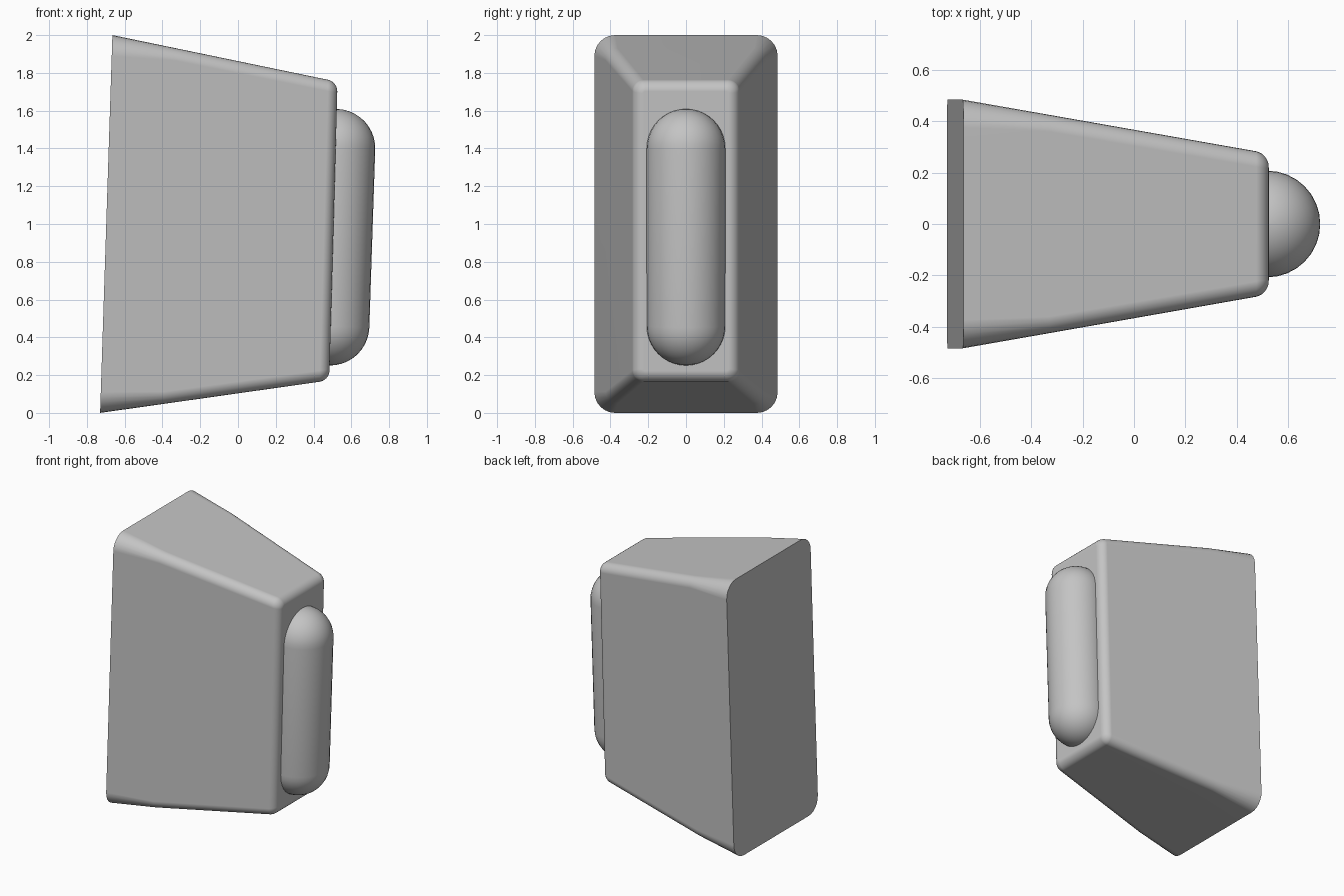
import bpy
import bmesh
from math import sin, cos, pi, atan2, radians
from mathutils import Matrix, Vector

old = bpy.data.objects.get("Cube")
if old:
    bpy.data.objects.remove(old, do_unlink=True)

GREY = (0.55, 0.55, 0.55, 1.0)
grey = bpy.data.materials.new("light_grey")
grey.use_nodes = True
grey.diffuse_color = GREY
grey.node_tree.nodes["Principled BSDF"].inputs["Base Color"].default_value = GREY


def loft(name, rings, matrix=Matrix()):
    """Skin equal-length rings of points and cap both ends."""
    bm = bmesh.new()
    loops = [[bm.verts.new(matrix @ Vector(p)) for p in ring] for ring in rings]
    for a, b in zip(loops, loops[1:]):
        for i in range(len(a)):
            j = (i + 1) % len(a)
            bm.faces.new((a[i], a[j], b[j], b[i]))
    bm.faces.new(loops[0])
    bm.faces.new(loops[-1])
    bmesh.ops.recalc_face_normals(bm, faces=bm.faces)
    mesh = bpy.data.meshes.new(name)
    bm.to_mesh(mesh)
    bm.free()
    obj = bpy.data.objects.new(name, mesh)
    bpy.context.collection.objects.link(obj)
    mesh.materials.append(grey)
    bpy.ops.object.select_all(action="DESELECT")
    obj.select_set(True)
    bpy.context.view_layer.objects.active = obj
    bpy.ops.object.shade_smooth_by_angle(angle=radians(35))
    return obj


def lerp(a, b, t):
    return a + (b - a) * t


def section(t, radius, inset=0.0):
    """Rounded rectangle across the tapered body; t runs from wall end to tip."""
    x_low, x_high = lerp(-0.73, 0.483, t), lerp(-0.665, 0.527, t)
    z_low, z_high = lerp(0, 0.172, t), lerp(2, 1.753, t)
    half = lerp(0.485, 0.275, t) - inset
    slope = (x_high - x_low) / (z_high - z_low)
    low, high = z_low + inset, z_high - inset
    corners = [(1, high, 0), (-1, high, 1), (-1, low, 2), (1, low, 3)]
    points = []
    for side, z_edge, quarter in corners:
        cy = side * (half - radius)
        cz = z_edge - radius if quarter < 2 else z_edge + radius
        for k in range(7):
            a = (quarter + k / 6) * pi / 2
            z = cz + radius * sin(a)
            points.append((x_low + (z - z_low) * slope, cy + radius * cos(a), z))
    return points


# Tapered body: wide wall end, corners tightening, rounded rim at the tip
rim, length = 0.05, 1.2
rings = [section(0, 0.11), section(0.28, 0.065)]
for k in range(7):
    a = k / 6 * pi / 2
    rings.append(section(1 - rim * (1 - sin(a)) / length, 0.06 - rim * (1 - cos(a)),
                         rim * (1 - cos(a))))
body = loft("tapered_body", rings)
weighted = body.modifiers.new("weighted_normals", "WEIGHTED_NORMAL")
weighted.keep_sharp = True

# Capsule pad half sunk into the tip, leaning with it
radius, half_length, steps, sides = 0.208, 0.471, 10, 32
profile = []
for end in (-1, 1):
    for k in range(steps):
        a = k / steps * pi / 2 if end > 0 else (k + 1 - steps) / steps * pi / 2
        profile.append((radius * cos(a), end * half_length + radius * sin(a)))
profile = [(0.004, -half_length - radius)] + profile + [(0.004, half_length + radius)]
capsule_rings = [[(r * cos(2 * pi * i / sides), r * sin(2 * pi * i / sides), z)
                  for i in range(sides)] for r, z in profile]
lean = Matrix.Translation((0.503, 0, 0.93)) @ Matrix.Rotation(atan2(0.033, 1), 4, "Y")
loft("capsule_pad", capsule_rings, lean)
